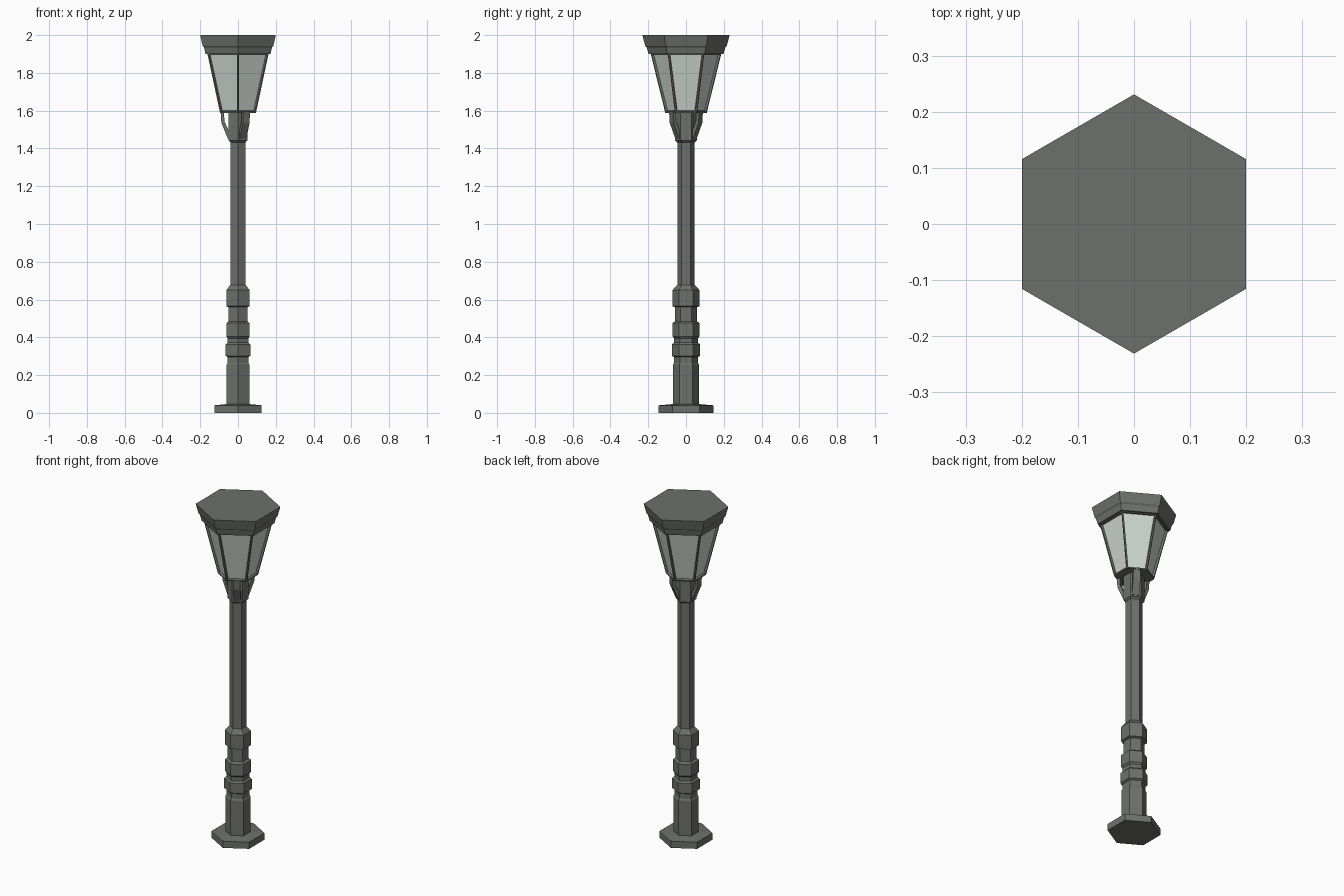
import bpy, bmesh, math
from mathutils import Matrix, Vector

if "Cube" in bpy.data.objects:
    bpy.data.objects.remove(bpy.data.objects["Cube"])


def material(name, rgb):
    m = bpy.data.materials.new(name)
    m.diffuse_color = (*rgb, 1)
    m.use_nodes = True
    m.node_tree.nodes["Principled BSDF"].inputs["Base Color"].default_value = m.diffuse_color
    return m


metal = material("grey_metal", (0.155, 0.163, 0.150))
glass = material("pale_glass", (0.62, 0.68, 0.63))


def finish(bm, name, mats):
    bmesh.ops.recalc_face_normals(bm, faces=bm.faces[:])
    me = bpy.data.meshes.new(name)
    bm.to_mesh(me)
    bm.free()
    for m in mats:
        me.materials.append(m)
    ob = bpy.data.objects.new(name, me)
    bpy.context.collection.objects.link(ob)
    return ob


def hex_loft(profile):
    """Closed six-sided solid from (flat-to-centre distance, z) pairs."""
    bm = bmesh.new()
    rings = []
    for a, z in profile:
        r = a / math.cos(math.pi / 6)
        rings.append([bm.verts.new((r * math.cos(math.radians(30 + 60 * k)),
                                    r * math.sin(math.radians(30 + 60 * k)), z))
                      for k in range(6)])
    for lo, hi in zip(rings, rings[1:]):
        for k in range(6):
            n = (k + 1) % 6
            bm.faces.new((lo[k], lo[n], hi[n], hi[k]))
    bm.faces.new(rings[0][::-1])
    bm.faces.new(rings[-1])
    bmesh.ops.recalc_face_normals(bm, faces=bm.faces[:])
    return bm


# Foot plate, stepped pedestal, shaft and collar
finish(hex_loft([(0.125, 0), (0.125, 0.04), (0.065, 0.046)]), "foot_plate", [metal])
finish(hex_loft([(0.06, 0.04), (0.06, 0.255), (0.055, 0.265), (0.055, 0.295),
                 (0.065, 0.302), (0.065, 0.362), (0.055, 0.372), (0.055, 0.395),
                 (0.062, 0.405), (0.062, 0.475), (0.05, 0.485), (0.05, 0.56),
                 (0.062, 0.565), (0.062, 0.65), (0.04, 0.678)]), "pedestal", [metal])
finish(hex_loft([(0.04, 0.67), (0.04, 1.44)]), "shaft", [metal])
finish(hex_loft([(0.04, 1.432), (0.05, 1.442), (0.05, 1.60)]), "collar", [metal])

# Lantern: tapered body with recessed glass panes
bm = hex_loft([(0.095, 1.588), (0.162, 1.902)])
panes = [f for f in bm.faces if abs(f.normal.z) < 0.7]
bmesh.ops.inset_individual(bm, faces=panes, thickness=0.010, depth=0)
bmesh.ops.inset_individual(bm, faces=panes, thickness=0.003, depth=-0.012)
for f in panes:
    f.material_index = 1
finish(bm, "lantern", [metal, glass])

# Stepped roof with a flat top
finish(hex_loft([(0.172, 1.90), (0.180, 1.935), (0.184, 1.94),
                 (0.187, 1.943), (0.2, 2.0)]), "roof", [metal])

# Three bent brackets under the lantern
section = [(0.045, 1.45), (0.053, 1.45), (0.088, 1.535), (0.092, 1.595),
           (0.074, 1.595), (0.072, 1.545), (0.05, 1.495), (0.045, 1.495)]
for i, deg in enumerate((60, 180, 300)):
    bm = bmesh.new()
    face = bm.faces.new([bm.verts.new((x, -0.02, z)) for x, z in section])
    ext = bmesh.ops.extrude_face_region(bm, geom=[face], use_keep_orig=True)
    bmesh.ops.translate(bm, vec=Vector((0, 0.04, 0)),
                        verts=[v for v in ext["geom"] if isinstance(v, bmesh.types.BMVert)])
    bmesh.ops.rotate(bm, verts=bm.verts[:], cent=(0, 0, 0),
                     matrix=Matrix.Rotation(math.radians(deg), 3, "Z"))
    finish(bm, f"bracket_{i + 1}", [metal])
